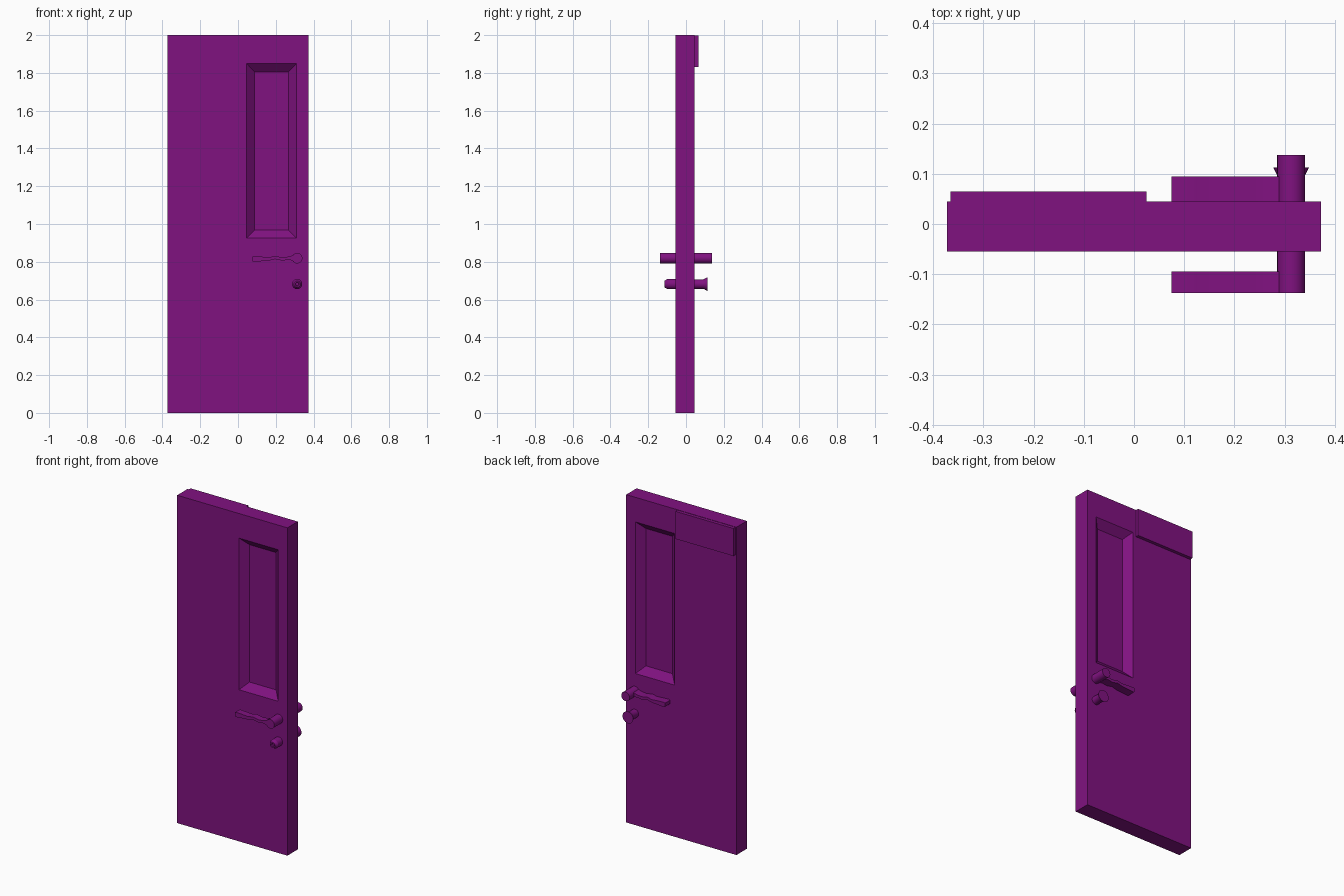
import bpy, bmesh, math

if "Cube" in bpy.data.objects:
    bpy.data.objects.remove(bpy.data.objects["Cube"])

purple = bpy.data.materials.new("purple")
purple.diffuse_color = (0.216, 0.006, 0.216, 1)
purple.use_nodes = True
purple.node_tree.nodes["Principled BSDF"].inputs["Base Color"].default_value = purple.diffuse_color


def build(name, rings, smooth=False):
    """Bridge equal-sized rings of points in order and cap both ends."""
    bm = bmesh.new()
    loops = [[bm.verts.new(p) for p in ring] for ring in rings]
    n = len(loops[0])
    for a, b in zip(loops, loops[1:]):
        for i in range(n):
            j = (i + 1) % n
            bm.faces.new((a[i], a[j], b[j], b[i]))
    bm.faces.new(loops[0])
    bm.faces.new(loops[-1])
    bmesh.ops.recalc_face_normals(bm, faces=bm.faces)
    mesh = bpy.data.meshes.new(name)
    bm.to_mesh(mesh)
    bm.free()
    mesh.materials.append(purple)
    obj = bpy.data.objects.new(name, mesh)
    bpy.context.collection.objects.link(obj)
    if smooth:
        bpy.ops.object.select_all(action='DESELECT')
        obj.select_set(True)
        bpy.context.view_layer.objects.active = obj
        bpy.ops.object.shade_smooth_by_angle(angle=math.radians(30))
    return obj


def rect(x0, x1, z0, z1, y):
    return [(x0, y, z0), (x1, y, z0), (x1, y, z1), (x0, y, z1)]


def lathe(name, x, z, profile, n=24):
    """Turned part along y; profile is (y, radius) pairs."""
    rings = [[(x + r * math.cos(math.tau * i / n), y, z + r * math.sin(math.tau * i / n))
              for i in range(n)] for y, r in profile]
    return build(name, rings, smooth=True)


FRONT, BACK = -0.055, 0.045
DEPTH = 0.04
outer = (-0.372, 0.372, 0, 2)
opening = (0.045, 0.31, 0.925, 1.85)
floor = (0.088, 0.267, 0.968, 1.806)

# Door slab with a bevelled panel recess on both faces
build("door_slab", [
    rect(*floor, FRONT + DEPTH), rect(*opening, FRONT), rect(*outer, FRONT),
    rect(*outer, BACK), rect(*opening, BACK), rect(*floor, BACK - DEPTH)])

# Closer plate at the top of the back
build("closer_plate", [rect(-0.365, 0.025, 1.83, 1.998, y) for y in (BACK, 0.065)])

# Lever handles: round boss and wavy grip
HX, HZ = 0.313, 0.819
grip = [(0.075, 0.826), (0.085, 0.829), (0.125, 0.827), (0.165, 0.824), (0.195, 0.831),
        (0.235, 0.823), (0.265, 0.827), (0.295, 0.835), (0.295, 0.805), (0.265, 0.811),
        (0.235, 0.806), (0.195, 0.814), (0.165, 0.806), (0.125, 0.803), (0.085, 0.800),
        (0.075, 0.804)]
for side, face, tip, g0, g1 in (("front", FRONT, -0.137, -0.137, -0.095),
                                ("back", BACK, 0.137, BACK, 0.095)):
    lathe(side + "_handle_boss", HX, HZ, [(face, 0.028), (tip, 0.028)])
    build(side + "_handle_lever", [[(x, y, z) for x, z in grip] for y in (g0, g1)], smooth=True)

# Lock cylinder with chamfered rim and small keyway recess
LX, LZ = 0.313, 0.682
lathe("lock_cylinder", LX, LZ, [(FRONT, 0.027), (-0.098, 0.027), (-0.114, 0.017),
                                (-0.114, 0.010), (-0.106, 0.008)])

# Flared thumb knob on the back
lathe("thumb_knob", LX, LZ, [(BACK, 0.025), (0.092, 0.025), (0.113, 0.036)])
